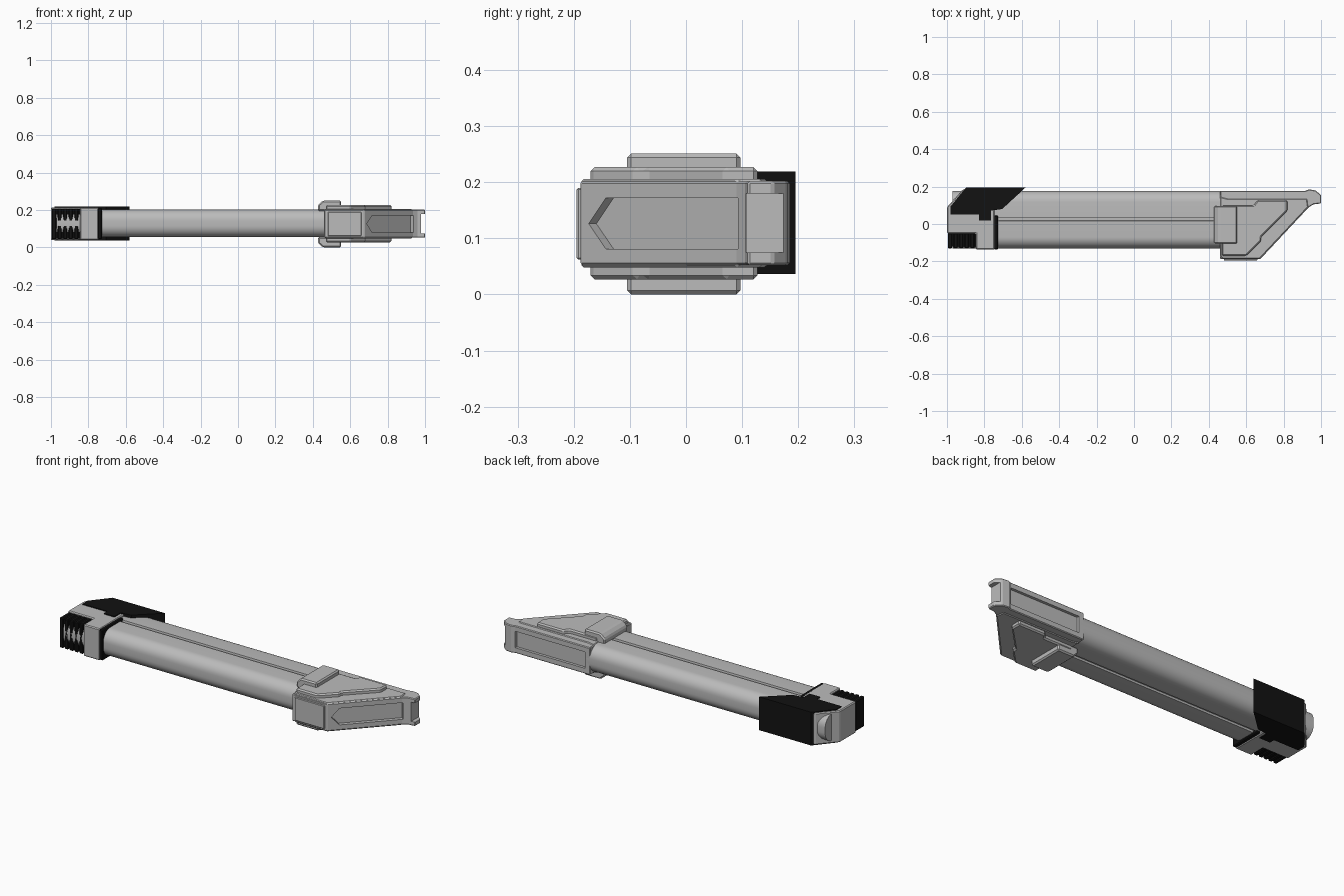
import bpy, bmesh, math
from mathutils import Matrix, Vector

if "Cube" in bpy.data.objects:
    bpy.data.objects.remove(bpy.data.objects["Cube"])


def material(name, v):
    m = bpy.data.materials.new(name)
    m.diffuse_color = (v, v, v, 1)
    m.use_nodes = True
    m.node_tree.nodes["Principled BSDF"].inputs["Base Color"].default_value = m.diffuse_color
    return m


GREY = material("light grey", 0.5)
BLACK = material("black", 0.006)


def prism(name, pts, lo, hi, mat, axes="xyz", bevel=0.0, matrix=None):
    """Extrude a 2D outline between lo and hi; axes maps (u, v, depth) to x, y, z."""
    order = ["xyz".index(a) for a in axes]
    bm = bmesh.new()

    def vert(u, v, d):
        co = [0, 0, 0]
        for i, value in zip(order, (u, v, d)):
            co[i] = value
        return bm.verts.new(co)

    a = [vert(u, v, lo) for u, v in pts]
    b = [vert(u, v, hi) for u, v in pts]
    n = len(pts)
    bm.faces.new(a)
    bm.faces.new(b[::-1])
    for i in range(n):
        bm.faces.new((a[i], b[i], b[(i + 1) % n], a[(i + 1) % n]))
    if matrix:
        bm.transform(matrix)
    bmesh.ops.recalc_face_normals(bm, faces=bm.faces)
    me = bpy.data.meshes.new(name)
    bm.to_mesh(me)
    bm.free()
    ob = bpy.data.objects.new(name, me)
    bpy.context.collection.objects.link(ob)
    if mat:
        me.materials.append(mat)
    if bevel:
        mod = ob.modifiers.new("edge", "BEVEL")
        mod.width, mod.segments, mod.limit_method = bevel, 1, "ANGLE"
    return ob


def rect(x0, x1, y0, y1):
    return [(x0, y0), (x1, y0), (x1, y1), (x0, y1)]


# Tube: rounded section with a groove along top and bottom
Y0, Y1, Z0, Z1, R = -0.13, 0.177, 0.055, 0.203, 0.06
section = []
for cy, cz, start in ((Y1 - R, Z1 - R, 0), (Y0 + R, Z1 - R, 90),
                      (Y0 + R, Z0 + R, 180), (Y1 - R, Z0 + R, 270)):
    for k in range(9):
        a = math.radians(start + k * 90 / 8)
        section.append((cy + R * math.cos(a), cz + R * math.sin(a)))
    if start == 0:
        section += [(0.036, Z1), (0.034, Z1 - 0.01), (0.018, Z1 - 0.01), (0.016, Z1)]
    if start == 180:
        section += [(0.016, Z0), (0.018, Z0 + 0.01), (0.034, Z0 + 0.01), (0.036, Z0)]
tube = prism("tube", section, -0.97, 0.48, GREY, axes="yzx")
bpy.context.view_layer.objects.active = tube
tube.select_set(True)
bpy.ops.object.shade_smooth_by_angle(angle=math.radians(30))
tube.select_set(False)

# Wedge-shaped head with a hooked tip
head = prism("head_rail", [(0.46, 0.177), (0.915, 0.177), (0.935, 0.185), (0.97, 0.18),
                           (1.0, 0.155), (1.0, 0.11), (0.96, 0.105), (0.935, 0.09),
                           (0.675, -0.188), (0.46, -0.188)],
             0.052, 0.202, GREY, bevel=0.004)
core = prism("head_body", [(0.462, 0.145), (0.50, 0.135), (0.925, 0.135), (0.931, 0.09),
                           (0.672, -0.186), (0.475, -0.186), (0.462, -0.17)],
             0.048, 0.206, GREY, bevel=0.004)

# Channels cut in the slanted face, the back and the tip
slant = Vector((0.26, 0.278, 0))
frame = Matrix.Translation((0.675, -0.188, 0)) @ Matrix.Rotation(
    math.atan2(slant.y, slant.x), 4, "Z")
cutters = [
    prism("slant_channel_cutter", [(0.02, 0.126), (0.062, 0.172), (0.385, 0.172),
                                   (0.385, 0.081), (0.062, 0.081)],
          -0.06, 0.02, None, axes="xzy", matrix=frame),
    prism("back_channel_cutter", rect(0.49, 0.915, 0.082, 0.172), 0.162, 0.25, None, axes="xzy"),
    prism("tip_slot_cutter", rect(0.978, 1.1, 0.075, 0.18), 0.0, 0.3, None, axes="xzy"),
]
for cutter in cutters:
    cutter.hide_render = True
    cutter.hide_viewport = True
    for ob in (head, core):
        mod = ob.modifiers.new("cut", "BOOLEAN")
        mod.object, mod.operation, mod.solver = cutter, "DIFFERENCE", "EXACT"

# Raised cheeks above and below the head
prism("head_cheeks", [(0.47, 0.10), (0.64, 0.10), (0.66, 0.127), (0.82, 0.127),
                      (0.82, 0.07), (0.68, -0.07), (0.68, -0.09), (0.60, -0.17),
                      (0.47, -0.17)],
      0.027, 0.227, GREY, bevel=0.007)

# Latch blocks overlapping the tube
for name, flip in (("top_latch", False), ("bottom_latch", True)):
    profile = [(0.428, 0.195), (0.428, 0.228), (0.455, 0.251), (0.552, 0.251), (0.552, 0.195)]
    if flip:
        profile = [(x, 0.251 - z) for x, z in profile]
    prism(name, profile, -0.105, 0.097, GREY, axes="xzy", bevel=0.007)

# Thin plate on the front of the head
prism("front_plate", rect(0.48, 0.66, 0.062, 0.19), -0.195, -0.185, GREY, axes="xzy", bevel=0.003)

# Grey end cap
prism("end_cap", [(-1.0, 0.09), (-0.915, 0.185), (-0.75, 0.185), (-0.745, 0.0),
                  (-0.745, -0.137), (-0.845, -0.137), (-0.845, -0.05), (-1.0, -0.05)],
      0.04, 0.214, GREY, bevel=0.005)

# Black collar behind the cap
prism("collar", rect(-0.75, -0.728, -0.136, 0.045), 0.044, 0.211, BLACK, bevel=0.004)

# Black guard wrapping the back corner
prism("corner_guard", [(-0.898, 0.195), (-0.58, 0.195), (-0.705, 0.08), (-0.765, 0.072),
                       (-0.765, 0.02), (-0.83, 0.02), (-0.83, 0.05), (-0.98, 0.05),
                       (-0.98, 0.095)],
      0.036, 0.219, BLACK)

# Black ribbed grip
prism("grip_core", rect(-0.985, -0.84, -0.12, -0.045), 0.048, 0.205, BLACK)
for i in range(5):
    x = -0.995 + i * 0.03
    prism(f"grip_rib_{i + 1}", rect(x, x + 0.022, -0.13, -0.05), 0.044, 0.209, BLACK, bevel=0.004)
